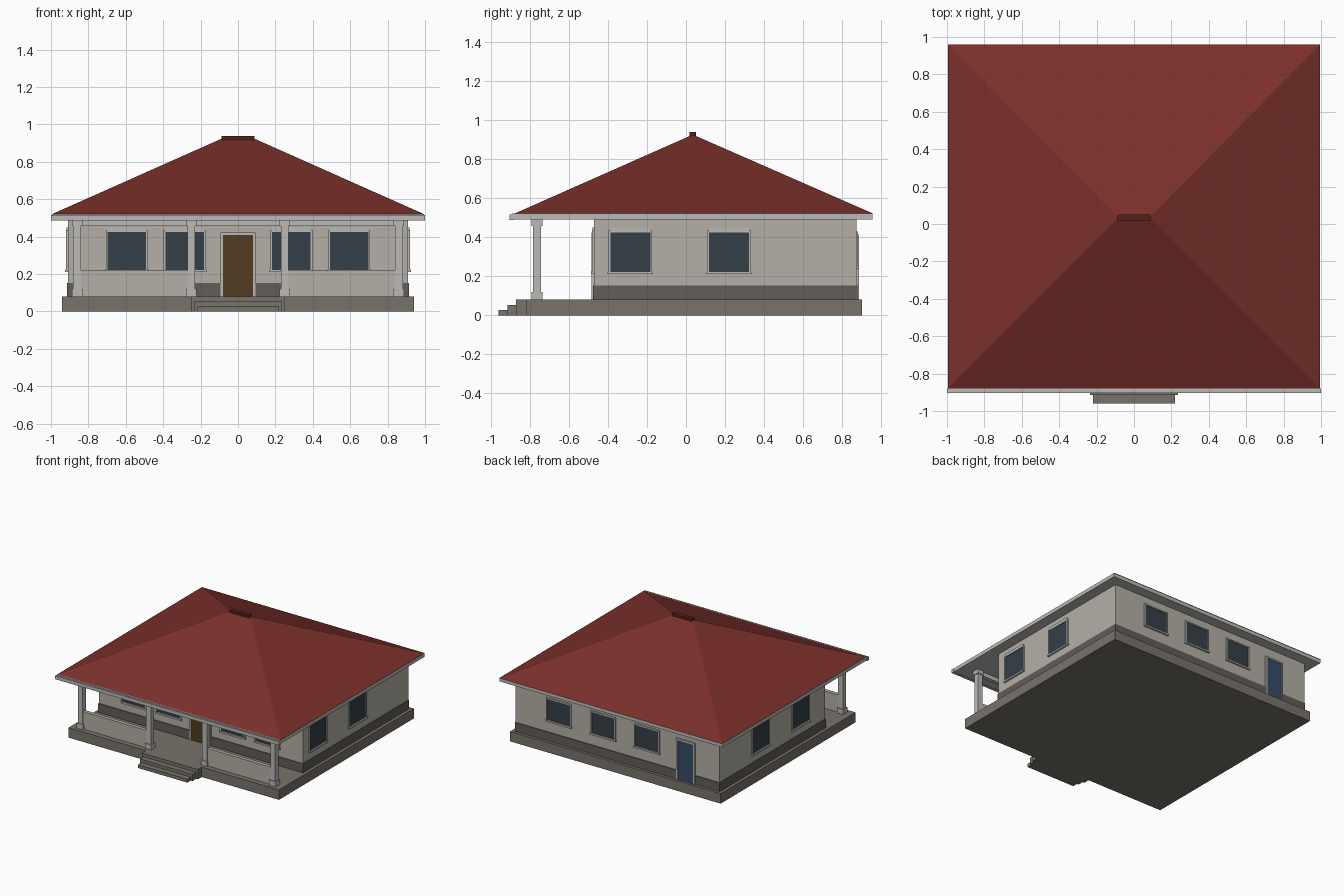
import bpy, bmesh

if "Cube" in bpy.data.objects:
    bpy.data.objects.remove(bpy.data.objects["Cube"])


def material(name, rgb):
    m = bpy.data.materials.new(name)
    m.diffuse_color = (*rgb, 1)
    m.use_nodes = True
    m.node_tree.nodes["Principled BSDF"].inputs["Base Color"].default_value = m.diffuse_color
    return m


WALL = material("plaster", (0.46, 0.43, 0.38))
TRIM = material("trim", (0.50, 0.49, 0.47))
STONE = material("stone", (0.19, 0.17, 0.145))
BAND = material("dark_band", (0.12, 0.11, 0.10))
ROOF = material("roof_red", (0.20, 0.03, 0.024))
RIDGE = material("ridge_red", (0.09, 0.015, 0.012))
GLASS = material("glass", (0.035, 0.05, 0.065))
WOOD = material("wood", (0.085, 0.045, 0.015))
BLUE = material("blue_paint", (0.035, 0.07, 0.13))


def mesh_object(name, verts, faces, mat):
    me = bpy.data.meshes.new(name)
    me.from_pydata(verts, [], faces)
    bm = bmesh.new()
    bm.from_mesh(me)
    bmesh.ops.recalc_face_normals(bm, faces=bm.faces)
    bm.to_mesh(me)
    bm.free()
    me.materials.append(mat)
    ob = bpy.data.objects.new(name, me)
    bpy.context.collection.objects.link(ob)
    return ob


def box(name, x, y, z, mat):
    verts = [(a, b, c) for c in z for b in y for a in x]
    faces = [(0, 1, 3, 2), (4, 5, 7, 6), (0, 1, 5, 4),
             (2, 3, 7, 6), (0, 2, 6, 4), (1, 3, 7, 5)]
    return mesh_object(name, verts, faces, mat)


# Wall planes: axis that runs out of the wall, its sign and position
WX, WY0, WY1 = 0.91, -0.472, 0.872
SIDES = {"front": ("y", -1, WY0), "back": ("y", 1, WY1),
         "left": ("x", -1, -WX), "right": ("x", 1, WX)}


def on_wall(name, side, u, z, out, mat):
    axis, sign, pos = SIDES[side]
    d = sorted((pos - sign * 0.01, pos + sign * out))
    if axis == "y":
        box(name, u, d, z, mat)
    else:
        box(name, d, u, z, mat)


def frame(name, side, u0, u1, z0, z1, t, out):
    on_wall(name + "_jamb_a", side, (u0 - t, u0), (z0, z1), out, TRIM)
    on_wall(name + "_jamb_b", side, (u1, u1 + t), (z0, z1), out, TRIM)
    on_wall(name + "_head", side, (u0 - t, u1 + t), (z1, z1 + t), out, TRIM)


def window(side, i, c, z0=0.225, z1=0.425, header=True):
    name = f"{side}_window_{i}"
    u0, u1 = c - 0.102, c + 0.102
    on_wall(name + "_glass", side, (u0, u1), (z0, z1), 0.003, GLASS)
    frame(name, side, u0, u1, z0, z1, 0.01, 0.009)
    on_wall(name + "_sill", side, (u0 - 0.014, u1 + 0.014), (z0 - 0.013, z0), 0.014, TRIM)
    if header:
        on_wall(name + "_header", side, (u0, u1), (z1 + 0.01, z1 + 0.025), 0.007, TRIM)


def door(side, c, w, top, mat):
    name = side + "_door"
    on_wall(name, side, (c - w, c + w), (0.08, top), 0.008, mat)
    frame(name, side, c - w, c + w, 0.08, top, 0.013, 0.013)


# Plinth and entrance steps
box("plinth", (-0.94, 0.94), (-0.82, 0.90), (0, 0.08), STONE)
for i, (hw, y0, h) in enumerate([(0.25, -0.87, 0.08), (0.235, -0.915, 0.053), (0.22, -0.96, 0.027)]):
    box(f"step_{i + 1}", (-hw, hw), (y0, y0 + 0.05), (0, h), STONE)

# House body and dark band at its foot
box("walls", (-WX, WX), (WY0, WY1), (0.08, 0.50), WALL)
box("wall_band", (-0.915, 0.915), (-0.477, 0.877), (0.08, 0.152), BAND)

# Windows and doors
for i, c in enumerate((-0.595, -0.285, 0.285, 0.595)):
    window("front", i + 1, c)
for i, c in enumerate((-0.285, 0.22)):
    window("right", i + 1, c)
for i, c in enumerate((-0.16, 0.35)):
    window("left", i + 1, c)
for i, c in enumerate((-0.265, 0.127, 0.522)):
    window("back", i + 1, c, 0.25, 0.42, False)
door("front", 0, 0.08, 0.41, WOOD)
door("back", -0.613, 0.07, 0.40, BLUE)

# Porch columns with bases and caps
PY = -0.763
for i, c in enumerate((-0.86, -0.25, 0.25, 0.86)):
    for part, r, z in (("shaft", 0.021, (0.08, 0.49)), ("base", 0.028, (0.08, 0.12)),
                       ("cap", 0.028, (0.457, 0.49))):
        box(f"column_{i + 1}_{part}", (c - r, c + r), (PY - r, PY + r), z, TRIM)

# Porch half walls and the beam above
for name, s in (("left", -1), ("right", 1)):
    xs = sorted((s * 0.25, s * 0.86))
    box(f"{name}_porch_wall", xs, (PY - 0.015, PY + 0.015), (0.08, 0.22), WALL)
box("porch_beam", (-0.86, 0.86), (PY - 0.016, PY + 0.016), (0.457, 0.49), TRIM)

# Eaves slab, front gutter, hipped roof and ridge cap
box("eaves", (-0.995, 0.995), (-0.89, 0.955), (0.49, 0.52), TRIM)
box("front_gutter", (-1, 1), (-0.903, -0.88), (0.487, 0.515), TRIM)
verts = [(-0.995, -0.88, 0.52), (0.995, -0.88, 0.52), (0.995, 0.96, 0.52), (-0.995, 0.96, 0.52),
         (-0.085, 0.035, 0.925), (0.085, 0.035, 0.925)]
mesh_object("hipped_roof", verts,
            [(0, 1, 5, 4), (1, 2, 5), (2, 3, 4, 5), (3, 0, 4), (3, 2, 1, 0)], ROOF)
box("ridge_cap", (-0.088, 0.088), (0.018, 0.052), (0.915, 0.938), RIDGE)
